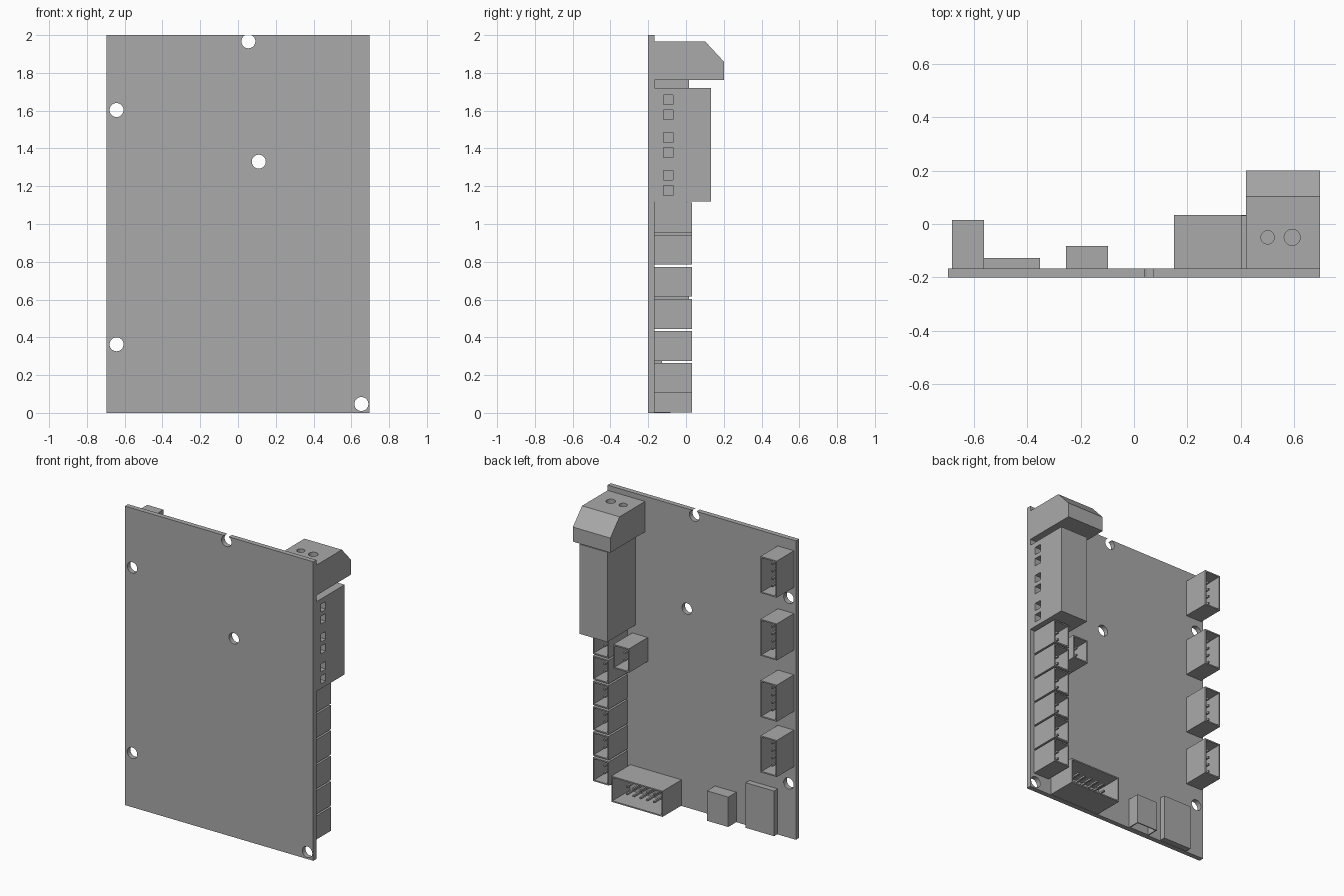
import bpy
import bmesh
from mathutils import Matrix, Vector

cube = bpy.data.objects.get("Cube")
if cube:
    bpy.data.objects.remove(cube, do_unlink=True)

GREY = (0.4, 0.4, 0.4, 1.0)
grey = bpy.data.materials.new("plain grey")
grey.use_nodes = True
grey.diffuse_color = GREY
grey.node_tree.nodes["Principled BSDF"].inputs["Base Color"].default_value = GREY

FRONT, FACE = -0.2, -0.167   # board thickness along y
PITCH = 0.05                 # pin spacing


def finish(name, bm):
    mesh = bpy.data.meshes.new(name)
    bmesh.ops.recalc_face_normals(bm, faces=bm.faces)
    bm.to_mesh(mesh)
    bm.free()
    mesh.materials.append(grey)
    obj = bpy.data.objects.new(name, mesh)
    bpy.context.collection.objects.link(obj)
    return obj


def add_box(bm, x, y, z):
    size = Matrix.Diagonal((x[1] - x[0], y[1] - y[0], z[1] - z[0], 1))
    centre = Vector((sum(x) / 2, sum(y) / 2, sum(z) / 2))
    bmesh.ops.create_cube(bm, size=1, matrix=Matrix.Translation(centre) @ size)


def box(name, x, y, z):
    bm = bmesh.new()
    add_box(bm, x, y, z)
    return finish(name, bm)


def add_hole(bm, centre, radius, depth, axis):
    turn = Matrix.Rotation(1.5707963, 4, "X") if axis == "Y" else Matrix()
    bmesh.ops.create_cone(bm, cap_ends=True, segments=32, radius1=radius,
                          radius2=radius, depth=depth,
                          matrix=Matrix.Translation(centre) @ turn)


def carve(obj, bm):
    """Cut the given solids out of an object."""
    cutter = finish("cutter", bm)
    cutter.hide_render = True
    mod = obj.modifiers.new("cut", "BOOLEAN")
    mod.object = cutter
    mod.solver = "EXACT"
    bpy.context.view_layer.objects.active = obj
    bpy.ops.object.modifier_apply(modifier=mod.name)
    bpy.data.objects.remove(cutter, do_unlink=True)
    obj.data.materials.clear()
    obj.data.materials.append(grey)


def shell(name, x, y, z, direction, wall, depth):
    """Box with a pocket sunk into the side facing the given direction."""
    bm = bmesh.new()
    add_box(bm, x, y, z)
    bm.normal_update()
    mouth = max(bm.faces, key=lambda f: f.normal.dot(direction))
    bmesh.ops.inset_region(bm, faces=[mouth], thickness=wall)
    floor = bmesh.ops.extrude_discrete_faces(bm, faces=[mouth])["faces"][0]
    bmesh.ops.translate(bm, verts=floor.verts, vec=-depth * Vector(direction))
    return finish(name, bm)


def connector(name, x, z, top, columns, rows):
    """Open shroud with a grid of pins, facing the back."""
    shell(name + "_shroud", x, (FACE, top), z, (0, 1, 0), 0.012, top - FACE - 0.015)
    bm = bmesh.new()
    for i in range(columns):
        for j in range(rows):
            px = sum(x) / 2 + (i - (columns - 1) / 2) * PITCH
            pz = sum(z) / 2 + (j - (rows - 1) / 2) * PITCH
            add_box(bm, (px - 0.006, px + 0.006), (FACE + 0.01, top - 0.035),
                    (pz - 0.006, pz + 0.006))
    finish(name + "_pins", bm)


# Circuit board with mounting holes
board = box("circuit_board", (-0.697, 0.697), (FRONT, FACE), (0, 2))
holes = bmesh.new()
for hx, hz in ((0.055, 1.967), (-0.643, 1.603), (0.11, 1.33), (-0.643, 0.363), (0.653, 0.047)):
    add_hole(holes, (hx, FACE, hz), 0.037, 0.2, "Y")
carve(board, holes)

# Power plug: chamfered profile extruded across x, with two wire holes
bm = bmesh.new()
profile = [(FACE, 1.762), (0.2, 1.762), (0.2, 1.86), (0.103, 1.965), (FACE, 1.965)]
side = bm.faces.new([bm.verts.new((0.42, y, z)) for y, z in profile])
ext = bmesh.ops.extrude_face_region(bm, geom=[side])
bmesh.ops.translate(bm, vec=(0.277, 0, 0),
                    verts=[v for v in ext["geom"] if isinstance(v, bmesh.types.BMVert)])
plug = finish("power_plug", bm)
holes = bmesh.new()
add_hole(holes, (0.5, -0.05, 1.965), 0.025, 0.2, "Z")
add_hole(holes, (0.592, -0.05, 1.965), 0.03, 0.2, "Z")
carve(plug, holes)

# Terminal block with square wire windows on its outer side
block = box("terminal_block", (0.49, 0.697), (FACE, 0.132), (1.12, 1.72))
windows = bmesh.new()
for pair in (1.218, 1.418, 1.618):
    for wz in (pair - 0.04, pair + 0.04):
        add_box(windows, (0.62, 0.75), (-0.12, -0.068), (wz - 0.026, wz + 0.026))
carve(block, windows)

# Column of two-pin connectors
for i in range(6):
    z0 = 0.105 + 0.17 * i
    connector(f"two_pin_{i + 1}", (0.55, 0.667), (z0, z0 + 0.158), 0.032, 1, 2)
connector("inner_two_pin", (0.4, 0.515), (0.9, 1.06), 0.032, 1, 2)

# Four-pin connectors along the other edge
for i, z0 in enumerate((0.485, 0.855, 1.265, 1.685)):
    connector(f"four_pin_{i + 1}", (-0.682, -0.562), (z0, z0 + 0.245), 0.015, 1, 4)

# Ten-pin header at the bottom
connector("ten_pin_header", (0.15, 0.53), (0.003, 0.175), 0.033, 5, 2)

# Data socket opening downwards, and flat card slot
shell("data_socket", (-0.255, -0.098), (FACE, -0.082), (0.0, 0.2), (0, 0, -1), 0.01, 0.15)
box("card_slot", (-0.562, -0.352), (FACE, -0.128), (0.003, 0.305))
